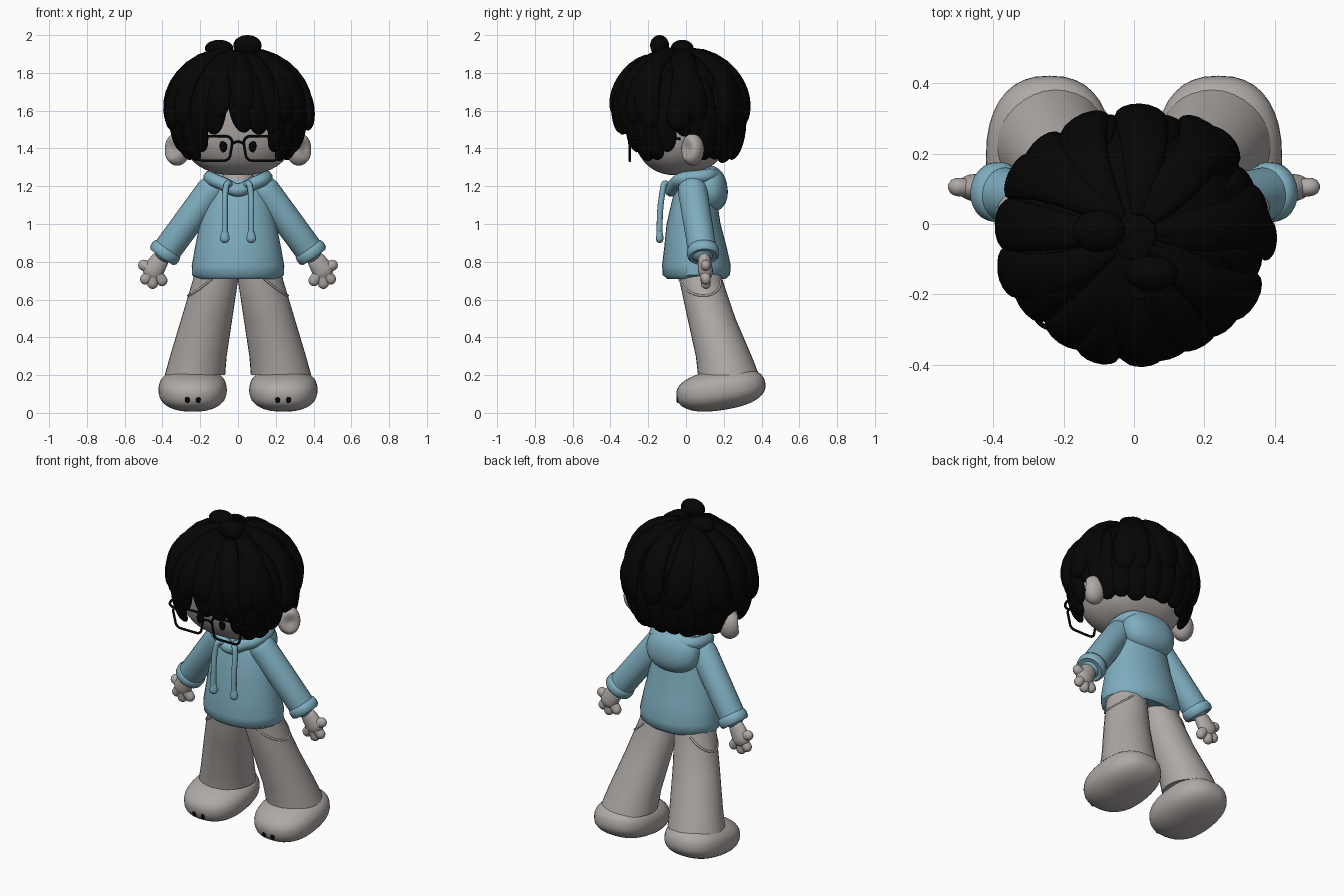
import bpy, bmesh, random
from math import sin, cos, pi, radians
from mathutils import Vector, Matrix
from mathutils.bvhtree import BVHTree

cube = bpy.data.objects.get("Cube")
if cube:
    bpy.data.objects.remove(cube)
random.seed(4)


def material(name, rgb, rough=0.8):
    m = bpy.data.materials.new(name)
    m.use_nodes = True
    m.diffuse_color = (*rgb, 1)
    bsdf = next(n for n in m.node_tree.nodes if n.type == 'BSDF_PRINCIPLED')
    bsdf.inputs["Base Color"].default_value = (*rgb, 1)
    bsdf.inputs["Roughness"].default_value = rough
    return m


GREY = material("warm grey", (0.43, 0.40, 0.385))
BLUE = material("soft blue", (0.21, 0.42, 0.52))
BLACK = material("black", (0.0015, 0.0015, 0.0015))


def finish(name, bm, mat, angle=50):
    bmesh.ops.recalc_face_normals(bm, faces=bm.faces)
    me = bpy.data.meshes.new(name)
    bm.to_mesh(me)
    bm.free()
    me.materials.append(mat)
    for p in me.polygons:
        p.use_smooth = True
    me.set_sharp_from_angle(angle=radians(angle))
    ob = bpy.data.objects.new(name, me)
    bpy.context.collection.objects.link(ob)
    return ob


def ring(c, u, v, n=24):
    return [c + u * cos(2 * pi * i / n) + v * sin(2 * pi * i / n) for i in range(n)]


def skin(name, rings, mat):
    """Bridge a row of rings and cap both ends."""
    bm = bmesh.new()
    rows = [[bm.verts.new(p) for p in r] for r in rings]
    n = len(rows[0])
    for a, b in zip(rows, rows[1:]):
        for i in range(n):
            bm.faces.new((a[i], a[(i + 1) % n], b[(i + 1) % n], b[i]))
    bm.faces.new(rows[0])
    bm.faces.new(rows[-1])
    return finish(name, bm, mat)


def loft(name, sections, mat):
    """Stack ellipses given as (x, y, z, rx, ry)."""
    return skin(name, [ring(Vector((x, y, z)), Vector((rx, 0, 0)), Vector((0, ry, 0)), 32)
                       for x, y, z, rx, ry in sections], mat)


def ellipsoid(name, loc, rad, mat, square=1.0, tilt=0, keep=None):
    bm = bmesh.new()
    bmesh.ops.create_uvsphere(bm, u_segments=36, v_segments=24, radius=1)
    rot = Matrix.Rotation(radians(tilt), 3, 'X')
    for v in bm.verts:
        co = [(1 if c > 0 else -1) * abs(c) ** square * r for c, r in zip(v.co, rad)]
        v.co = rot @ Vector(co) + Vector(loc)
    if keep:
        drop = [f for f in bm.faces if not keep(f.calc_center_median())]
        bmesh.ops.delete(bm, geom=drop, context='FACES')
    return finish(name, bm, mat)


def capsule(name, a, b, ra, rb, mat, flat=1.0):
    """Tapered limb with round ends, optionally thinner front to back."""
    a, b = Vector(a), Vector(b)
    t = (b - a).normalized()
    u = t.cross(Vector((0, 1, 0))).normalized()
    v = t.cross(u) * flat
    steps = [radians(d) for d in (86, 65, 40, 20, 0)]
    ends = [(a - t * ra * sin(s), ra * cos(s)) for s in steps]
    ends += [(b + t * rb * sin(s), rb * cos(s)) for s in reversed(steps)]
    return skin(name, [ring(c, u * r, v * r) for c, r in ends], mat)


def wire(name, pts, r, mat, cyclic=False, kind='NURBS'):
    cu = bpy.data.curves.new(name, 'CURVE')
    cu.dimensions = '3D'
    cu.bevel_depth = r
    cu.bevel_resolution = 3
    cu.use_fill_caps = True
    sp = cu.splines.new(kind)
    sp.points.add(len(pts) - 1)
    for q, p in zip(sp.points, pts):
        q.co = (*p, 1)
    sp.use_cyclic_u = cyclic
    if kind == 'NURBS':
        sp.use_endpoint_u = not cyclic
        sp.order_u = 3
    cu.materials.append(mat)
    ob = bpy.data.objects.new(name, cu)
    bpy.context.collection.objects.link(ob)
    return ob


def front_of(ob, x, z):
    """Point on the front surface of a mesh."""
    tree = BVHTree.FromPolygons([v.co for v in ob.data.vertices],
                                [p.vertices for p in ob.data.polygons])
    return tree.ray_cast(Vector((x, -2, z)), Vector((0, 1, 0)))[0]


# Head, neck and torso
head = ellipsoid("head", (0, -0.035, 1.55), (0.31, 0.255, 0.29), GREY, 0.8, 6)
ellipsoid("neck", (0, 0.05, 1.22), (0.085, 0.08, 0.12), GREY)
loft("sweater_body", [(0, .055, .725, .18, .13), (0, .055, .71, .215, .155),
                      (0, .055, .73, .243, .178), (0, .055, .78, .245, .182),
                      (0, .05, .88, .227, .165), (0, .04, 1.0, .203, .143),
                      (0, .045, 1.13, .17, .118), (0, .05, 1.2, .14, .1),
                      (0, .055, 1.24, .1, .08)], BLUE)

# Hood: pouch at the back and a rolled collar
ellipsoid("hood_pouch", (0, 0.12, 1.185), (0.168, 0.1, 0.125), BLUE, 0.9, 8)
half = [(.07, -.06, 1.21), (.145, -.03, 1.24), (.15, .08, 1.25), (.11, .14, 1.26)]
collar = [(0, -.085, 1.17)] + half + [(0, .155, 1.26)] + [(-x, y, z) for x, y, z in reversed(half)]
wire("hood_collar", collar, 0.036, BLUE, True)

leg_rings = [(.115, .07, .80, .105, .11), (.12, .08, .70, .12, .115), (.165, .135, .50, .135, .127),
             (.21, .20, .30, .15, .148), (.228, .225, .20, .16, .162)]


def on_leg(deg, z):
    """Point on the upper leg, by angle from the front."""
    k = (0.70 - z) / 0.20
    x, y, _, rx, ry = [a + (b - a) * k for a, b in zip(leg_rings[1], leg_rings[2])]
    a = radians(deg)
    return x + rx * sin(a), y - ry * cos(a), z


# Paired parts
for side, s in (("left", 1), ("right", -1)):
    def m(x, y, z):
        return (s * x, y, z)

    # Legs and feet
    loft(side + "_leg", [(s * r[0], *r[1:]) for r in leg_rings], GREY)
    seam = [m(*on_leg(a, .62 + .09 * ((a - 85) / 75) ** 2)) for a in range(10, 161, 10)]
    wire(side + "_pocket_seam", seam, 0.006, GREY, kind='POLY')
    foot = ellipsoid(side + "_foot", m(.24, .185, .122), (.181, .238, .107), GREY, 0.84, 9)
    for x in (.21, .268):
        ellipsoid(side + "_foot_dot", front_of(foot, s * x, .07), (.013, .006, .018), BLACK)

    # Sleeves
    capsule(side + "_sleeve", m(.145, .035, 1.175), m(.37, .085, .87), .078, .076, BLUE)
    d = Vector((s * .57, .07, -.82)).normalized()
    u = d.cross(Vector((0, 1, 0))).normalized()
    v = d.cross(u)
    wrist = Vector(m(.385, .09, .85))
    skin(side + "_cuff", [ring(wrist + d * o, u * r, v * r) for o, r in
         ((-.03, .07), (-.025, .08), (-.005, .086), (.02, .084), (.03, .074), (.027, .06))], BLUE)

    # Hands
    capsule(side + "_palm", m(.42, .098, .80), m(.448, .103, .755), .05, .056, GREY, 0.7)
    for i, tip in enumerate(((.50, .782), (.49, .708), (.452, .685), (.402, .70))):
        capsule(f"{side}_finger_{i}", m(.445, .1, .76), m(tip[0], .105, tip[1]), .03, .029, GREY, 0.9)

    # Drawstrings
    wire(side + "_drawstring", [m(.04, -.09, 1.20), m(.055, -.115, 1.23), m(.07, -.125, 1.17),
                                m(.07, -.14, 1.06), m(.07, -.14, .94)], .016, BLUE)
    capsule(side + "_drawstring_tip", m(.07, -.139, .95), m(.07, -.139, .925), .02, .026, BLUE, 0.8)

    # Ears with a shallow hollow
    ear = ellipsoid(side + "_ear", m(.322, .035, 1.395), (.068, .06, .086), GREY)
    for vert in ear.data.vertices:
        q = vert.co - Vector(m(.365, -.005, 1.40))
        vert.co += Vector((-s * .8, .7, 0)) * max(0, .03 - q.length * .5)

    # Eyes and glasses
    ellipsoid(side + "_eye", front_of(head, s * .077, 1.415), (.02, .009, .036), BLACK)
    rim = []
    for cx, cz, a0 in ((.20, 1.43, 0), (.065, 1.43, 90), (.075, 1.37, 180), (.185, 1.37, 270)):
        for k in range(5):
            a = radians(a0 + k * 22.5)
            rim.append(m(cx + .035 * cos(a), -.298, cz + .035 * sin(a)))
    wire(side + "_glasses_rim", rim, .007, BLACK, True, 'POLY')
    wire(side + "_glasses_arm", [m(.225, -.298, 1.45), m(.285, -.295, 1.455),
                                 m(.295, -.15, 1.455), m(.30, -.03, 1.45)], .007, BLACK)
wire("glasses_bridge", [(-.035, -.298, 1.42), (0, -.303, 1.45), (.035, -.298, 1.42)], .007, BLACK)

# Hair cap, open over the face and ears
HC = Vector((0, -0.03, 1.60))
HR = Vector((0.375, 0.35, 0.34))


def hairline(p):
    return p.z > (1.63 if p.y < -0.06 else 1.5 if p.y < 0.09 else 1.36)


ellipsoid("hair_cap", HC, HR * 0.92, BLACK, keep=hairline)


def scalp(az, ph, k):
    out = sin(ph) if ph < pi / 2 else 1 - 0.42 * (1 - sin(ph))
    return HC + k * Vector((HR.x * out * cos(az), HR.y * out * sin(az), HR.z * cos(ph)))


def lock(az, start, end, w, k=0.95, sweep=0):
    """One rounded lock of hair lying along the scalp, angles in degrees."""
    rings = []
    for i in range(14):
        t = 0.02 + 0.977 * sin(pi / 2 * i / 13)
        at = lambda q: scalp(radians(az + sweep * (q - 1)), radians(start + (end - start) * q), k)
        p = at(t)
        along = (at(t + 0.01) - p).normalized()
        across = along.cross(p - HC).normalized()
        size = w * t ** 0.45 * (1 - t ** 5) ** 0.5
        rings.append(ring(p, across * size, across.cross(along) * size * 0.52, 16))
    skin("hair_lock", rings, BLACK)


# Outer layer around the sides and back
for az in range(-46, 240, 22):
    lock(az + random.uniform(-4, 4), 8, random.uniform(102, 114), 0.097,
         random.uniform(0.93, 0.985), random.uniform(-25, 25))
# Long layer at the back
for az in range(26, 160, 16):
    lock(az, 55, random.uniform(142, 151), 0.082, 0.92)
# Locks above and in front of the ears
for az, end in ((4, 116), (16, 122), (-14, 134), (-27, 146), (-40, 148), (-52, 134)):
    for a in (az, -180 - az):
        lock(a, 45, end, 0.074, 0.92)
# Fringe, parted a little to the right
for az, end, sweep in ((-56, 114, 14), (-70, 113, 20), (-84, 111, 14),
                       (-112, 113, -8), (-126, 116, -12)):
    lock(az, 10, end, 0.088, 0.95, sweep)
# Loose locks standing proud of the rest
for az, start, end in ((-160, 60, 108), (-2, 65, 108), (-86, 30, 94), (-106, 45, 96), (48, 50, 100)):
    lock(az, start, end, 0.08, 1.0)
# Crown tufts
ellipsoid("crown_tuft_left", (.05, -.14, 1.945), (.075, .05, .055), BLACK)
ellipsoid("crown_tuft_right", (-.10, -.02, 1.93), (.075, .06, .045), BLACK)
